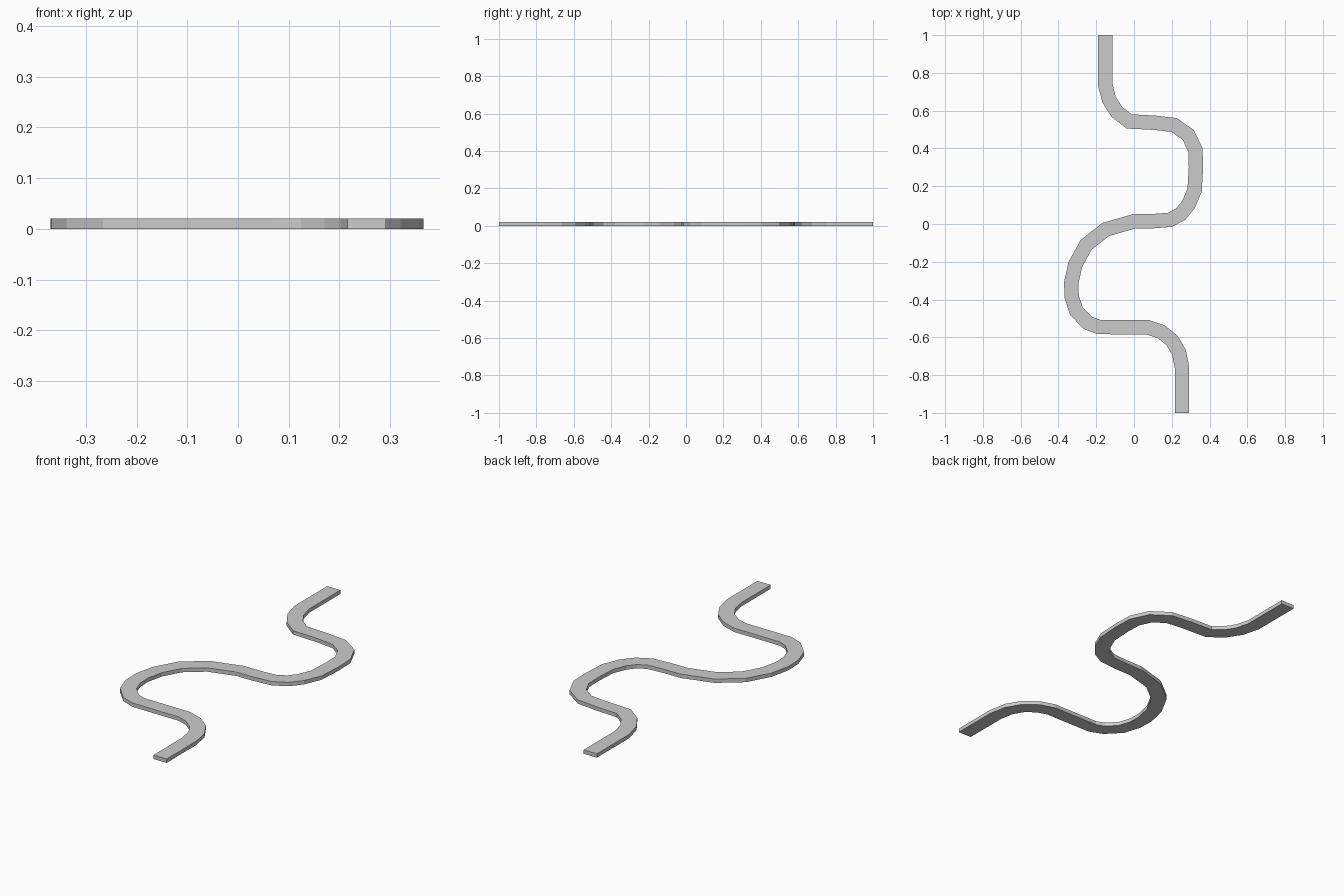
import bpy, bmesh
from mathutils import Vector

if "Cube" in bpy.data.objects:
    bpy.data.objects.remove(bpy.data.objects["Cube"])

HALF_WIDTH = 0.038
HEIGHT = 0.02

# Centreline of the winding path, from back to front
centre = [Vector(p) for p in [
    (-0.153, 1), (-0.153, 0.74), (-0.132, 0.658), (-0.09, 0.593), (-0.026, 0.543),
    (0.11, 0.536), (0.212, 0.524), (0.287, 0.472), (0.325, 0.392), (0.328, 0.3),
    (0.321, 0.18), (0.288, 0.102), (0.248, 0.053), (0.19, 0.022), (0.1, 0.015),
    (0, 0.014), (-0.15, -0.029), (-0.253, -0.11), (-0.311, -0.215), (-0.332, -0.31),
    (-0.33, -0.385), (-0.305, -0.461), (-0.245, -0.523), (-0.188, -0.545),
    (0, -0.547), (0.075, -0.547), (0.143, -0.57), (0.2, -0.615), (0.238, -0.678),
    (0.254, -0.76), (0.254, -1)]]

# Mitred left and right edges
left, right = [], []
for i, p in enumerate(centre):
    a = (p - centre[i - 1]).normalized() if i else None
    b = (centre[i + 1] - p).normalized() if i < len(centre) - 1 else a
    a = a or b
    t = (a + b).normalized()
    n = Vector((-t.y, t.x))
    off = n * HALF_WIDTH / t.dot(a)
    left.append(p + off)
    right.append(p - off)

# Flat strip of quads, extruded up to a thin slab
bm = bmesh.new()
rows = [(bm.verts.new((*l, 0)), bm.verts.new((*r, 0))) for l, r in zip(left, right)]
for (l0, r0), (l1, r1) in zip(rows, rows[1:]):
    bm.faces.new((l0, r0, r1, l1))
top = bmesh.ops.extrude_face_region(bm, geom=bm.faces[:])["geom"]
bmesh.ops.translate(bm, vec=(0, 0, HEIGHT),
                    verts=[g for g in top if isinstance(g, bmesh.types.BMVert)])
bmesh.ops.recalc_face_normals(bm, faces=bm.faces[:])

mesh = bpy.data.meshes.new("winding_path")
bm.to_mesh(mesh)
bm.free()
path = bpy.data.objects.new("winding_path", mesh)
bpy.context.collection.objects.link(path)
